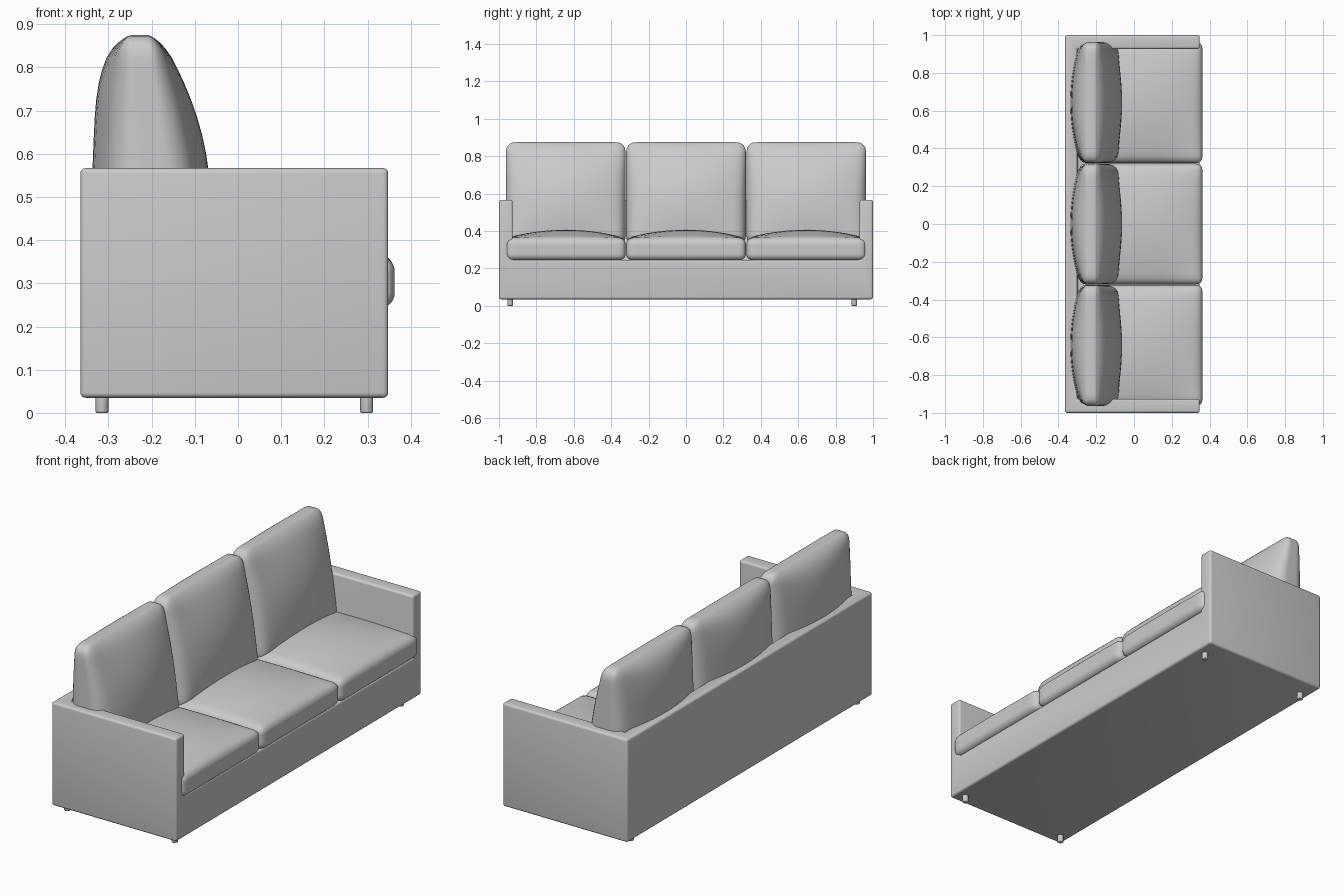
import bpy, bmesh, math
from mathutils import Vector

if "Cube" in bpy.data.objects:
    bpy.data.objects.remove(bpy.data.objects["Cube"])


def make_object(name, bm):
    mesh = bpy.data.meshes.new(name)
    bm.to_mesh(mesh)
    bm.free()
    obj = bpy.data.objects.new(name, mesh)
    bpy.context.collection.objects.link(obj)
    return obj


def activate(obj):
    bpy.ops.object.select_all(action='DESELECT')
    obj.select_set(True)
    bpy.context.view_layer.objects.active = obj


def box(name, lo, hi):
    bm = bmesh.new()
    bmesh.ops.create_cube(bm, size=1)
    for v in bm.verts:
        v.co = Vector([(a + b) / 2 + c * (b - a) for a, b, c in zip(lo, hi, v.co)])
    return make_object(name, bm)


def cushion(name, lo, hi, radius, shape):
    """Rounded box with dense edges; shape(point, unit) then puffs it up."""
    lo, hi = Vector(lo), Vector(hi)
    mid, half = (lo + hi) / 2, (hi - lo) / 2
    bm = bmesh.new()
    bmesh.ops.create_cube(bm, size=2)
    bmesh.ops.subdivide_edges(bm, edges=bm.edges[:], cuts=19, use_grid_fill=True)
    for v in bm.verts:
        q = Vector([math.sin(c * math.pi / 2) * h for c, h in zip(v.co, half)])
        core = Vector([max(-h + radius, min(h - radius, c)) for c, h in zip(q, half)])
        p = core + (q - core).normalized() * radius
        unit = Vector([c / h for c, h in zip(p, half)])
        v.co = shape(mid + p, unit)
    for f in bm.faces:
        f.smooth = True
    return make_object(name, bm)


def seat_shape(p, u):
    # crowned top, flat underside
    if u.z > 0:
        p.z += 0.045 * u.z * (1 - u.x ** 2) * (1 - u.y ** 2)
    return p


def back_shape(p, u):
    # thickness tapers upward, both faces bulge toward the middle
    w = (p.z - 0.6) / 0.275
    dz = p.z - 0.567
    across = 1 - u.y ** 2
    front = -0.12 - 0.17 * dz - 0.12 * max(dz, 0) ** 2 + 0.052 * across * (1 - w ** 2)
    rear = -0.285 + 0.04 * dz - 0.052 * across * (1 - w ** 4)
    p.x = (front + rear) / 2 + u.x * (front - rear) / 2
    return p


# Frame: one solid with arms, back panel and base, hollowed for the cushions
frame = box("sofa_frame", (-0.365, -1, 0.035), (0.348, 1, 0.567))
well = box("seat_well_cutter", (-0.30, -0.927, 0.245), (0.6, 0.927, 0.9))
well.hide_render = True
cut = frame.modifiers.new("well", 'BOOLEAN')
cut.operation = 'DIFFERENCE'
cut.solver = 'EXACT'
cut.object = well
bevel = frame.modifiers.new("soft_edges", 'BEVEL')
bevel.width = 0.012
bevel.segments = 4
activate(frame)
bpy.ops.object.convert(target='MESH')
bpy.ops.object.shade_smooth_by_angle(angle=math.radians(35))
bpy.data.objects.remove(well)

# Three seat cushions and three back cushions
for i, y in enumerate((-0.643, 0, 0.643)):
    cushion(f"seat_cushion_{i + 1}", (-0.29, y - 0.32, 0.243), (0.363, y + 0.32, 0.362),
            0.035, seat_shape)
    cushion(f"back_cushion_{i + 1}", (-0.285, y - 0.32, 0.325), (-0.12, y + 0.32, 0.875),
            0.05, back_shape)

# Short round legs with softened feet
for i, (x, y) in enumerate([(x, y) for x in (-0.315, 0.298) for y in (-0.94, 0.90)]):
    bm = bmesh.new()
    bmesh.ops.create_cone(bm, cap_ends=True, segments=20, radius1=0.015, radius2=0.015, depth=0.045)
    bmesh.ops.translate(bm, verts=bm.verts, vec=(x, y, 0.0225))
    rim = [e for e in bm.edges if all(v.co.z < 0.01 for v in e.verts)]
    bmesh.ops.bevel(bm, geom=rim, offset=0.004, segments=3, profile=0.5, affect='EDGES')
    leg = make_object(f"leg_{i + 1}", bm)
    activate(leg)
    bpy.ops.object.shade_smooth_by_angle(angle=math.radians(35))
